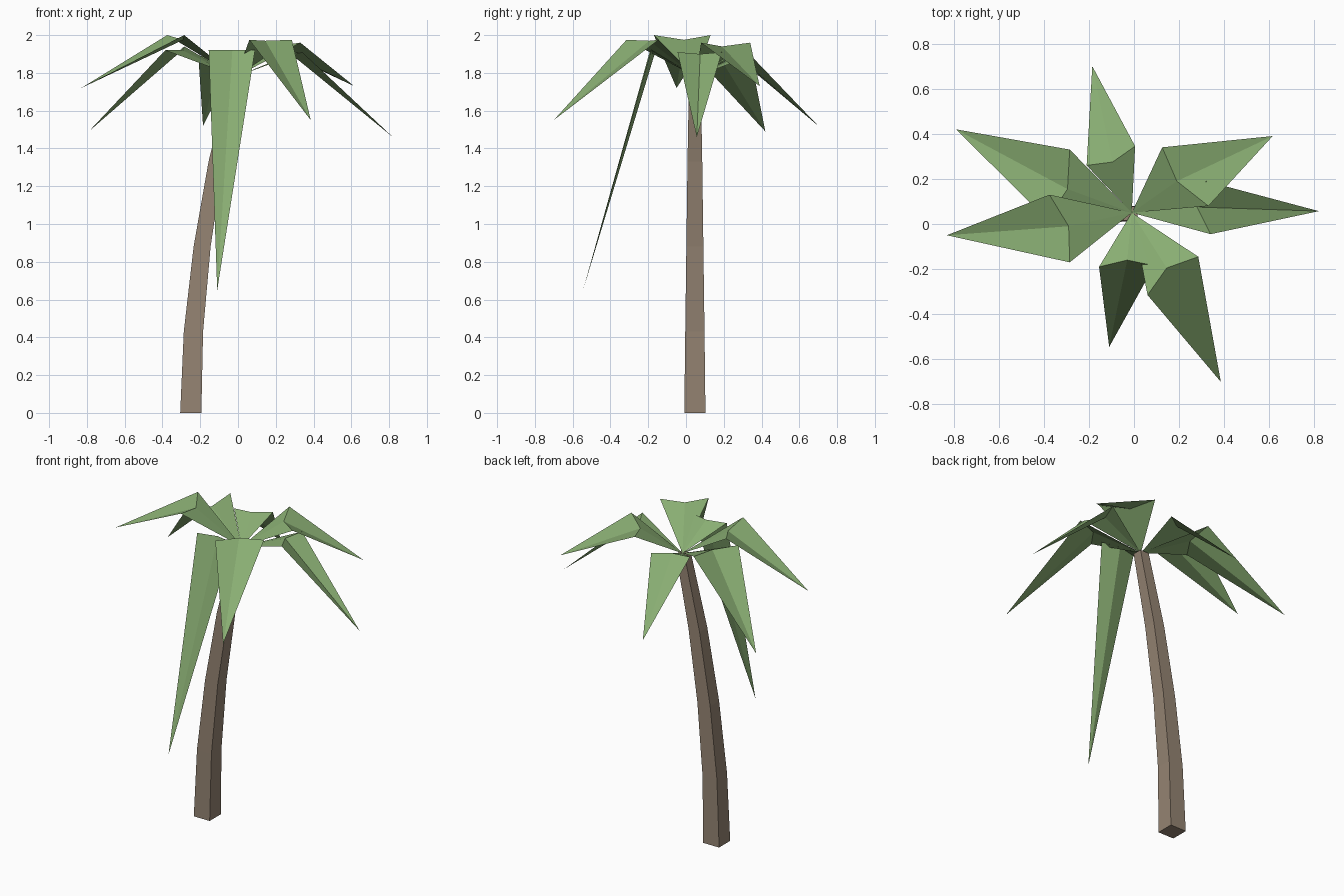
import bpy, bmesh
from mathutils import Vector

if "Cube" in bpy.data.objects:
    bpy.data.objects.remove(bpy.data.objects["Cube"])


def material(name, rgb):
    m = bpy.data.materials.new(name)
    m.diffuse_color = (*rgb, 1)
    m.use_nodes = True
    m.node_tree.nodes["Principled BSDF"].inputs["Base Color"].default_value = m.diffuse_color
    return m


def finish(name, bm, mat):
    me = bpy.data.meshes.new(name)
    bm.to_mesh(me)
    bm.free()
    me.materials.append(mat)
    ob = bpy.data.objects.new(name, me)
    bpy.context.collection.objects.link(ob)
    return ob


bark = material("bark", (0.30, 0.23, 0.17))
leaf = material("leaf", (0.25, 0.42, 0.17))

# Trunk: square section swept along a bent, tapering path (x, z, width)
path = [(-0.25, 0, 0.112), (-0.236, 0.43, 0.102), (-0.19, 0.88, 0.09),
        (-0.117, 1.33, 0.078), (-0.015, 1.78, 0.062)]
CY = 0.047
bm = bmesh.new()
rings = []
for x, z, w in path:
    h = w / 2
    rings.append([bm.verts.new((x + sx * h, CY + sy * h, z))
                  for sx, sy in ((-1, -1), (1, -1), (1, 1), (-1, 1))])
for a, b in zip(rings, rings[1:]):
    for i in range(4):
        j = (i + 1) % 4
        bm.faces.new((a[i], a[j], b[j], b[i]))
bm.faces.new(rings[0][::-1])
bm.faces.new(rings[-1])
finish("trunk", bm, bark)

# Fronds: folded sheets from a shared root, (edge, fold, edge, tip)
root = Vector((-0.01, 0.05, 1.78))
fronds = {
    "left": [(-0.375, 0.13, 2.0), (-0.29, -0.01, 1.975), (-0.285, -0.17, 2.0), (-0.83, -0.05, 1.72)],
    "back_left": [(-0.285, 0.33, 1.94), (-0.295, 0.155, 1.92), (-0.385, 0.02, 1.92), (-0.79, 0.42, 1.49)],
    "back": [(0.005, 0.345, 1.89), (-0.095, 0.275, 1.89), (-0.21, 0.26, 1.89), (-0.185, 0.70, 1.52)],
    "back_right": [(0.33, 0.08, 1.96), (0.19, 0.19, 1.94), (0.125, 0.34, 1.96), (0.615, 0.39, 1.73)],
    "right": [(0.34, -0.045, 1.91), (0.28, 0.075, 1.90), (0.32, 0.19, 1.91), (0.82, 0.057, 1.46)],
    "front_right": [(0.06, -0.315, 1.975), (0.145, -0.195, 1.97), (0.285, -0.145, 1.975), (0.385, -0.70, 1.55)],
    "front": [(-0.155, -0.19, 1.92), (-0.03, -0.16, 1.92), (0.09, -0.185, 1.92), (-0.11, -0.545, 0.65)],
}
for name, pts in fronds.items():
    bm = bmesh.new()
    r = bm.verts.new(root)
    a, m, b, t = [bm.verts.new(p) for p in pts]
    for tri in ((r, a, m), (r, m, b), (a, t, m), (m, t, b)):
        f = bm.faces.new(tri)
        f.normal_update()
        # face upward / outward
        out = Vector((t.co.x, t.co.y, 1.5))
        if f.normal.dot(out) < 0 and f.normal.z < 0:
            f.normal_flip()
    finish("frond_" + name, bm, leaf)
